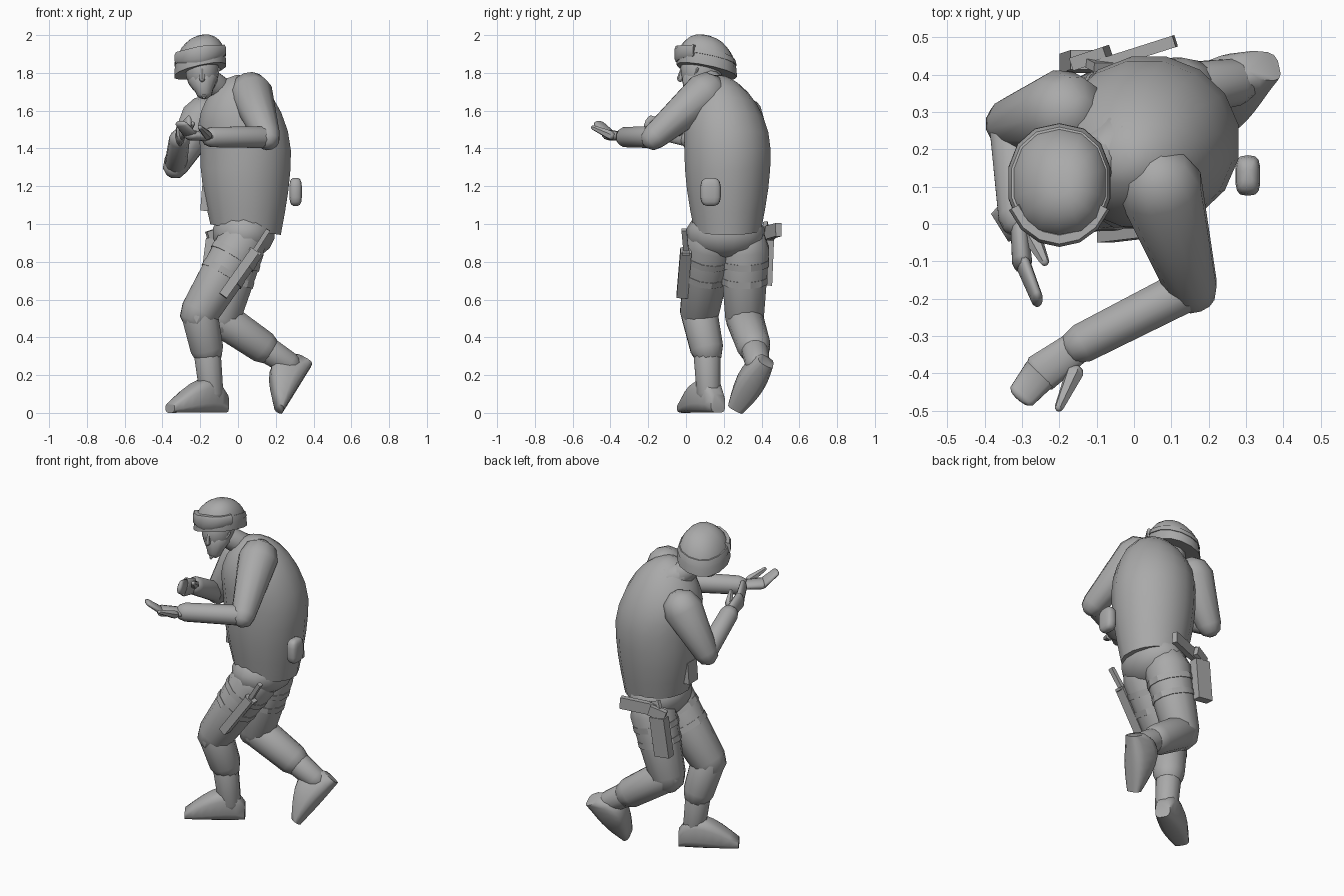
import bpy, bmesh, math
from mathutils import Vector

default_cube = bpy.data.objects.get("Cube")
if default_cube:
    bpy.data.objects.remove(default_cube)

grey = bpy.data.materials.new("plain_grey")
grey.use_nodes = True
grey.diffuse_color = (.4, .4, .4, 1)
grey.node_tree.nodes["Principled BSDF"].inputs["Base Color"].default_value = grey.diffuse_color
X_AXIS, Y_AXIS, Z_AXIS = Vector.Fill(3, 0), Vector.Fill(3, 0), Vector.Fill(3, 0)
X_AXIS.x = Y_AXIS.y = Z_AXIS.z = 1


def point(x, y, z):
    return Vector((x, y, z))


def loft(name, sections, sides=12, square=1, sharp=50):
    """Skin a row of rounded sections, each given as centre, half-axis u, half-axis v."""
    bm = bmesh.new()
    power = lambda value: math.copysign(abs(value) ** square, value)
    angles = [math.tau * (step + .5) / sides for step in range(sides)]
    rings = [[bm.verts.new(centre + u * power(math.cos(angle)) + v * power(math.sin(angle)))
              for angle in angles] for centre, u, v in sections]
    for lower, upper in zip(rings, rings[1:]):
        for i in range(sides):
            bm.faces.new((lower[i - 1], lower[i], upper[i], upper[i - 1]))
    bm.faces.new(rings[0])
    bm.faces.new(rings[-1])
    bmesh.ops.recalc_face_normals(bm, faces=bm.faces)
    mesh = bpy.data.meshes.new(name)
    bm.to_mesh(mesh)
    bm.free()
    mesh.materials.append(grey)
    part = bpy.data.objects.new(name, mesh)
    bpy.context.collection.objects.link(part)
    bpy.ops.object.select_all(action="DESELECT")
    part.select_set(True)
    bpy.context.view_layer.objects.active = part
    bpy.ops.object.shade_smooth_by_angle(angle=math.radians(sharp))


def across(start, end, reference):
    """Unit axes along a bar, to its side and through its thickness."""
    along = (end - start).normalized()
    side = along.cross(reference).normalized()
    return along, side, side.cross(along)


def limb(name, start, end, start_radius, end_radius, flat=1, reference=Y_AXIS, sides=12):
    """Tapered bar with rounded ends."""
    along, side, through = across(start, end, reference)
    sections = []
    for joint, radius, bends in ((start, start_radius, (-75, -40, 0)), (end, end_radius, (0, 40, 75))):
        for bend in map(math.radians, bends):
            ring = radius * math.cos(bend)
            sections.append((joint + along * radius * math.sin(bend) * flat, side * ring, through * ring * flat))
    loft(name, sections, sides)


def bar(name, start, end, width, depth, reference=Y_AXIS):
    """Square-section bar with flat ends."""
    along, side, through = across(start, end, reference)
    corner = math.sqrt(2)
    axes = side * width * corner, through * depth * corner
    loft(name, [(start, *axes), (end, *axes)], sides=4, sharp=30)


def dome(name, centre, size, first=-80, last=80, lean_x=0, lean_y=0, square=1):
    """Part of an ellipsoid between two latitudes, with rings that may lean."""
    sections = []
    for step in range(8):
        latitude = math.radians(first + (last - first) * step / 7)
        ring = math.cos(latitude) ** square
        sections.append((centre + Z_AXIS * size.z * math.copysign(abs(math.sin(latitude)) ** square, latitude),
                         (X_AXIS + Z_AXIS * lean_x) * size.x * ring,
                         (Y_AXIS + Z_AXIS * lean_y) * size.y * ring))
    loft(name, sections, sides=14, square=square)


def foot(name, heel, toe, up):
    """Boot with a low heel, a high instep and a blunt toe above a flat sole."""
    along, side, through = across(heel, toe, up)
    sections = []
    for step in range(8):
        part = step / 7
        height = .1 - .05 * part + .1 * math.sin(math.pi * part ** .7)
        width = .045 + .03 * math.sin(part * math.pi)
        sections.append((heel.lerp(toe, part) + through * height / 2, side * width, through * height / 2))
    loft(name, sections, square=.6, sharp=60)


# Jacket: a barrel that swells at the waist and rounds over sloping shoulders
jacket = []
for step in range(12):
    rise = math.sin(math.pi / 2 * step / 11.5)
    shoulder = max(0, rise - .57) / .43
    girth = (.19 + .055 * math.sin(math.pi * rise)) * math.sqrt(max(.03, 1 - shoulder ** 2.7))
    slope = .35 * shoulder - .15 * (1 - rise) ** 4
    jacket.append((point(.04 - .08 * shoulder, .22 - .05 * shoulder, .97 + .81 * rise),
                   (X_AXIS + Z_AXIS * slope) * girth, Y_AXIS * girth * .95))
loft("jacket", jacket, sides=16)
dome("hips", point(.03, .21, .95), point(.17, .21, .14))

# Head and neck
limb("collar", point(-.04, .2, 1.67), point(-.1, .16, 1.71), .1, .07)
limb("neck", point(-.08, .18, 1.7), point(-.17, .1, 1.78), .07, .06)
dome("head", point(-.19, .08, 1.81), point(.09, .11, .12))
limb("jaw", point(-.185, .05, 1.76), point(-.18, .03, 1.71), .08, .05, reference=X_AXIS)
limb("nose", point(-.19, -.02, 1.82), point(-.19, -.03, 1.77), .01, .018, sides=6)

# Helmet with its strap, goggles and chin straps
crown = point(-.2, .11, 1.81)
shell = point(.14, .16, .186)
dome("helmet", crown, shell, first=0, lean_x=.22, lean_y=-.2, square=.9)
dome("goggle_strap", crown, shell * 1.03, first=16, last=26, lean_x=.2, lean_y=-.2, square=.9)
goggles = []
for step in range(7):
    turn = math.radians(205 + 130 * step / 6)
    outward = point(math.cos(turn), math.sin(turn) * 1.15, .15 * math.cos(turn))
    height = .045 - .015 * abs(math.cos(turn))
    goggles.append((crown + outward * .132 + Z_AXIS * .09, outward * .018, Z_AXIS * height))
loft("goggles", goggles, sides=8, square=.6)
chin = point(-.18, -.01, 1.67)
for side, temple in (("right", -.27), ("left", -.1)):
    limb(side + "_chin_strap", point(temple, .06, 1.82), chin, .008, .008, sides=6)

# Arms
left_shoulder, left_elbow, left_wrist = point(.07, .1, 1.69), point(.155, -.17, 1.46), point(-.14, -.32, 1.46)
right_shoulder, right_elbow, right_wrist = point(-.19, .3, 1.56), point(-.33, .27, 1.31), point(-.31, .02, 1.45)
for side, shoulder, elbow, wrist in (("left", left_shoulder, left_elbow, left_wrist),
                                     ("right", right_shoulder, right_elbow, right_wrist)):
    limb(side + "_upper_arm", shoulder, elbow, .115, .07, reference=X_AXIS)
    limb(side + "_forearm", elbow, wrist, .06, .055, reference=Z_AXIS)

# Hands: cupped palm, joined fingers and a thumb
left_knuckles, right_knuckles = point(-.25, -.4, 1.47), point(-.3, -.1, 1.49)
left_tip, right_tip = point(-.3, -.46, 1.53), point(-.26, -.2, 1.54)
left_thumb, right_thumb = point(-.2, -.49, 1.51), point(-.24, -.1, 1.53)
left_base, right_base = point(-.16, -.4, 1.47), point(-.27, -.04, 1.49)
for side, wrist, knuckles, tip, base, thumb, reference in (
        ("left", left_wrist, left_knuckles, left_tip, left_base, left_thumb, Z_AXIS),
        ("right", right_wrist, right_knuckles, right_tip, right_base, right_thumb, X_AXIS)):
    limb(side + "_palm", wrist, knuckles, .045, .055, .5, reference)
    limb(side + "_fingers", knuckles, tip, .05, .04, .4, reference)
    limb(side + "_thumb", base, thumb, .025, .013, sides=6)

# Legs: trousers, thigh straps and boots
left_hip, left_knee, left_cuff = point(.02, .13, .9), point(-.205, .07, .53), point(-.165, .11, .34)
right_hip, right_knee, right_cuff = point(.01, .31, .87), point(-.09, .31, .5), point(.13, .36, .35)
left_ankle, right_ankle = point(-.14, .12, .1), point(.27, .38, .26)
for side, hip, knee, cuff, ankle in (("left", left_hip, left_knee, left_cuff, left_ankle),
                                     ("right", right_hip, right_knee, right_cuff, right_ankle)):
    limb(side + "_thigh", hip, knee, .135, .105)
    limb(side + "_shin", knee, cuff, .1, .09)
    limb(side + "_boot_shaft", cuff, ankle, .075, .065)
    along, across_leg, through = across(hip, knee, Y_AXIS)
    for strap, place in (("upper", .15), ("lower", .4)):
        centre, girth = hip.lerp(knee, place), .138 - .03 * place
        axes = across_leg * girth, through * girth
        loft(f"{side}_{strap}_thigh_strap", [(centre, *axes), (centre + along * .035, *axes)], sharp=30)
foot("left_foot", point(-.07, .17, 0), point(-.36, -.01, 0), Z_AXIS)
foot("right_foot", point(.39, .42, .25), point(.24, .26, .01), point(-.8, .1, .5))

# Knife and sheath on the left thigh
hilt, blade_top, blade_tip = point(.16, -.01, .97), point(.09, 0, .86), point(-.08, -.02, .62)
bar("knife_handle", hilt, blade_top, .012, .014)
bar("knife_guard", point(.06, 0, .87), point(.12, 0, .84), .008, .02)
bar("knife_sheath", blade_top, blade_tip, .024, .03)

# Holster and pistol on the right thigh
holster_top = point(-.12, .44, .92)
bar("holster", holster_top, point(-.15, .43, .68), .05, .026)
bar("holster_hanger", point(-.08, .42, 1), holster_top, .03, .012)
bar("pistol_slide", point(-.11, .42, .95), point(.11, .49, .97), .016, .035, Z_AXIS)
bar("pistol_grip", point(-.16, .43, .93), point(-.07, .46, .96), .018, .03, Z_AXIS)

# Belt pouches
dome("left_pouch", point(.305, .13, 1.17), point(.034, .055, .075), square=.6)
bar("right_pouch", point(-.17, .21, 1.2), point(-.18, .21, 1.07), .02, .045)
